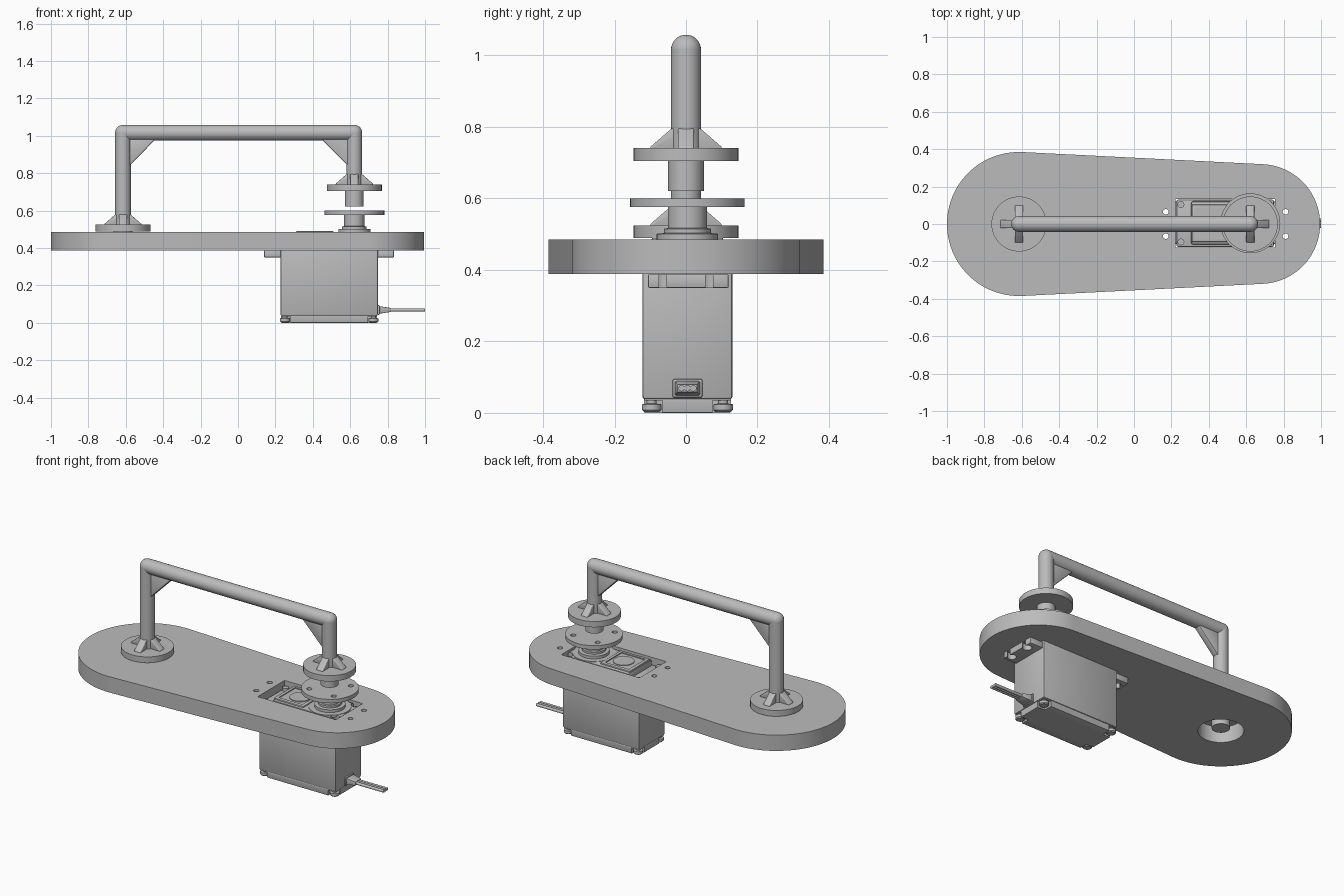
import bpy, bmesh, math
from mathutils import Vector, Matrix

if "Cube" in bpy.data.objects:
    bpy.data.objects.remove(bpy.data.objects["Cube"], do_unlink=True)

grey = bpy.data.materials.new("plain_grey")
grey.use_nodes = True
COLOUR = (0.5, 0.5, 0.5, 1)
grey.diffuse_color = COLOUR
grey.node_tree.nodes["Principled BSDF"].inputs["Base Color"].default_value = COLOUR

PIVOT, SHAFT, SY = -0.615, 0.622, 0.004   # handle leg positions, servo offset in y


def finish(name, bm, bevel=0, segments=2):
    bmesh.ops.recalc_face_normals(bm, faces=bm.faces)
    me = bpy.data.meshes.new(name)
    bm.to_mesh(me)
    bm.free()
    ob = bpy.data.objects.new(name, me)
    bpy.context.collection.objects.link(ob)
    me.materials.append(grey)
    activate(ob)
    if bevel:
        m = ob.modifiers.new("bevel", "BEVEL")
        m.width, m.segments = bevel, segments
        m.limit_method, m.angle_limit = "ANGLE", math.radians(40)
        bpy.ops.object.modifier_apply(modifier=m.name)
    bpy.ops.object.shade_smooth_by_angle(angle=math.radians(35))
    return ob


def activate(ob):
    bpy.ops.object.select_all(action="DESELECT")
    bpy.context.view_layer.objects.active = ob
    ob.select_set(True)


def cut(ob, *cutters):
    for c in cutters:
        m = ob.modifiers.new("cut", "BOOLEAN")
        m.object, m.operation, m.solver = c, "DIFFERENCE", "EXACT"
        activate(ob)
        bpy.ops.object.modifier_apply(modifier=m.name)
        bpy.data.objects.remove(c, do_unlink=True)
    activate(ob)
    bpy.ops.object.shade_smooth_by_angle(angle=math.radians(35))


def prism(name, points, direction, bevel=0, segments=2):
    """Extrude a flat outline along a direction."""
    bm = bmesh.new()
    face = bm.faces.new([bm.verts.new(p) for p in points])
    new = bmesh.ops.extrude_face_region(bm, geom=[face])["geom"]
    bmesh.ops.translate(bm, vec=Vector(direction),
                        verts=[v for v in new if isinstance(v, bmesh.types.BMVert)])
    return finish(name, bm, bevel, segments)


def box(name, x0, x1, y0, y1, z0, z1, bevel=0):
    return prism(name, [(x0, y0, z0), (x1, y0, z0), (x1, y1, z0), (x0, y1, z0)],
                 (0, 0, z1 - z0), bevel)


def lathe(name, x, y, profile, sides=48):
    """Stack of rings given as (radius, z), capped at both ends."""
    bm = bmesh.new()
    rings = []
    for r, z in profile:
        rings.append([bm.verts.new((x + r * math.cos(a), y + r * math.sin(a), z))
                      for a in (math.tau * i / sides for i in range(sides))])
    for lo, hi in zip(rings, rings[1:]):
        for i in range(sides):
            j = (i + 1) % sides
            bm.faces.new((lo[i], lo[j], hi[j], hi[i]))
    bm.faces.new(rings[0])
    bm.faces.new(rings[-1])
    return finish(name, bm)


def cyl(name, x, y, r, z0, z1, sides=32):
    return lathe(name, x, y, [(r, z0), (r, z1)], sides)


# Tapered base plate with rounded ends
R1, R2, C2 = 0.385, 0.32, 0.675
lean = math.asin((R1 - R2) / (C2 - PIVOT))
outline = []
for cx, r, start, end in ((C2, R2, lean - math.pi / 2, math.pi / 2 - lean),
                          (PIVOT, R1, math.pi / 2 - lean, 1.5 * math.pi + lean)):
    for i in range(41):
        a = start + (end - start) * i / 40
        outline.append((cx + r * math.cos(a), r * math.sin(a), 0.388))
plate = prism("base_plate", outline, (0, 0, 0.097))
cut(plate, box("servo_window", 0.222, 0.753, SY - 0.13, SY + 0.13, 0.3, 0.6),
    cyl("pivot_hole", PIVOT, 0, 0.125, 0.3, 0.6, 48),
    *[cyl("screw_hole", x, y, 0.015, 0.3, 0.6, 24)
      for x in (0.17, 0.81) for y in (-0.065, 0.065)])


# Handle feet: disc, boss below it and four ribs against the leg
def foot(side, x, z):
    lathe(side + "_foot_disc", x, 0,
          [(0.05, z - 0.12), (0.05, z - 0.036), (0.147, z - 0.036), (0.147, z)])
    for k in range(4):
        rib = prism(side + "_foot_rib", [(0, -0.022, -0.005), (0.1, -0.022, -0.005),
                                         (0.1, -0.022, 0.003), (0.04, -0.022, 0.055),
                                         (0, -0.022, 0.055)], (0, 0.044, 0), 0.016, 3)
        rib.data.transform(Matrix.Translation((x, 0, z)) @ Matrix.Rotation(k * math.pi / 2, 4, "Z"))


foot("right", PIVOT, 0.525)
foot("left", SHAFT, 0.741)

# Handle tube, with ball corners
TOP, TUBE = 1.016, 0.042
cyl("right_handle_leg", PIVOT, 0, TUBE, 0.51, TOP)
cyl("left_handle_leg", SHAFT, 0, TUBE, 0.73, TOP)
bar = cyl("handle_bar", 0, 0, TUBE, PIVOT, SHAFT)
bar.data.transform(Matrix.Translation((0, 0, TOP)) @ Matrix.Rotation(math.pi / 2, 4, "Y"))
for side, x, d in (("right", PIVOT, 1), ("left", SHAFT, -1)):
    bm = bmesh.new()
    bmesh.ops.create_uvsphere(bm, u_segments=32, v_segments=16, radius=TUBE,
                              matrix=Matrix.Translation((x, 0, TOP)))
    finish(side + "_handle_corner", bm)
    prism(side + "_corner_gusset",
          [(x + 0.02 * d, -0.02, 0.83), (x + 0.04 * d, -0.02, 0.845),
           (x + 0.17 * d, -0.02, 0.977), (x + 0.17 * d, -0.02, 0.995),
           (x + 0.02 * d, -0.02, 0.995)], (0, 0.04, 0), 0.006)

# Servo case
X0, X1 = 0.227, 0.748
Y0, Y1 = SY - 0.126, SY + 0.126
body = box("servo_body", X0, X1, Y0, Y1, 0.038, 0.445, 0.008)
lid = box("servo_bottom_lid", X0 + 0.004, X1 - 0.004, Y0 + 0.004, Y1 - 0.004, 0, 0.04, 0.004)
top = box("servo_gear_case", 0.305, X1, Y0 + 0.012, Y1 - 0.008, 0.44, 0.482, 0.012)
corners = [(x, y) for x in (X0 + 0.024, X1 - 0.024) for y in (Y0 + 0.026, Y1 - 0.026)]
cut(lid, *[box("corner_notch", x - 0.03, x + 0.03, y - 0.03, y + 0.03, -0.1, 0.034)
           for x, y in corners])
cut(top, *[box("corner_notch", x - 0.026, x + 0.1, y - 0.026, y + 0.026, 0.45, 0.6)
           for x, y in corners if x > 0.5])
for x, y in corners:
    lathe("lid_screw", x, y, [(0.022, 0.003), (0.027, 0.008), (0.027, 0.024),
                              (0.014, 0.026), (0.014, 0.04)], 24)
    cyl("top_screw", x, y, 0.018, 0.44, 0.462, 24)

# Raised frame on the gear case
frame = box("gear_case_frame", 0.31, 0.51, SY - 0.1, SY + 0.1, 0.478, 0.49, 0.004)
cut(frame, box("frame_recess", 0.33, 0.49, SY - 0.08, SY + 0.08, 0.484, 0.6))
cyl("gear_cover", 0.42, SY, 0.06, 0.48, 0.488)

# Mounting ears with open screw slots and a middle rib
for name, x0, x1, hole, tip in (("right_ear", 0.14, 0.24, 0.17, 0.1),
                                ("left_ear", 0.735, 0.833, 0.81, 0.9)):
    ear = box(name, x0, x1, SY - 0.11, SY + 0.115, 0.35, 0.3875, 0.003)
    for y in (-0.065, 0.065):
        cut(ear, cyl("ear_hole", hole, y, 0.025, 0.3, 0.5, 24),
            box("ear_slot", min(hole, tip), max(hole, tip), y - 0.011, y + 0.011, 0.3, 0.5))

# Output shaft and round horn
lathe("output_shaft", SHAFT, SY,
      [(0.12, 0.47), (0.12, 0.484), (0.086, 0.484), (0.086, 0.501), (0.066, 0.503),
       (0.066, 0.515), (0.055, 0.517), (0.055, 0.58)])
horn = cyl("servo_horn", SHAFT, SY, 0.16, 0.576, 0.6, 48)
cut(horn, *[cyl("horn_hole", SHAFT + sx * 0.083, SY + sy * 0.083, 0.015, 0.5, 0.7, 24)
            for sx in (-1, 1) for sy in (-1, 1)])

# Cable outlet and three-wire ribbon
box("cable_collar", 0.745, 0.758, SY - 0.042, SY + 0.042, 0.043, 0.095, 0.005)
bm = bmesh.new()
bmesh.ops.create_cube(bm, size=1)
for v in bm.verts:
    w, h = (0.028, 0.011) if v.co.x > 0 else (0.036, 0.021)
    v.co = (0.815 if v.co.x > 0 else 0.75, SY + math.copysign(w, v.co.y),
            0.069 + math.copysign(h, v.co.z))
finish("cable_strain_relief", bm, 0.003)
for k in (-1, 0, 1):
    wire = cyl("cable_wire", 0, 0, 0.0088, 0.8, 1.0, 16)
    wire.data.transform(Matrix.Translation((0, SY + k * 0.0165, 0.069))
                        @ Matrix.Rotation(math.pi / 2, 4, "Y"))
